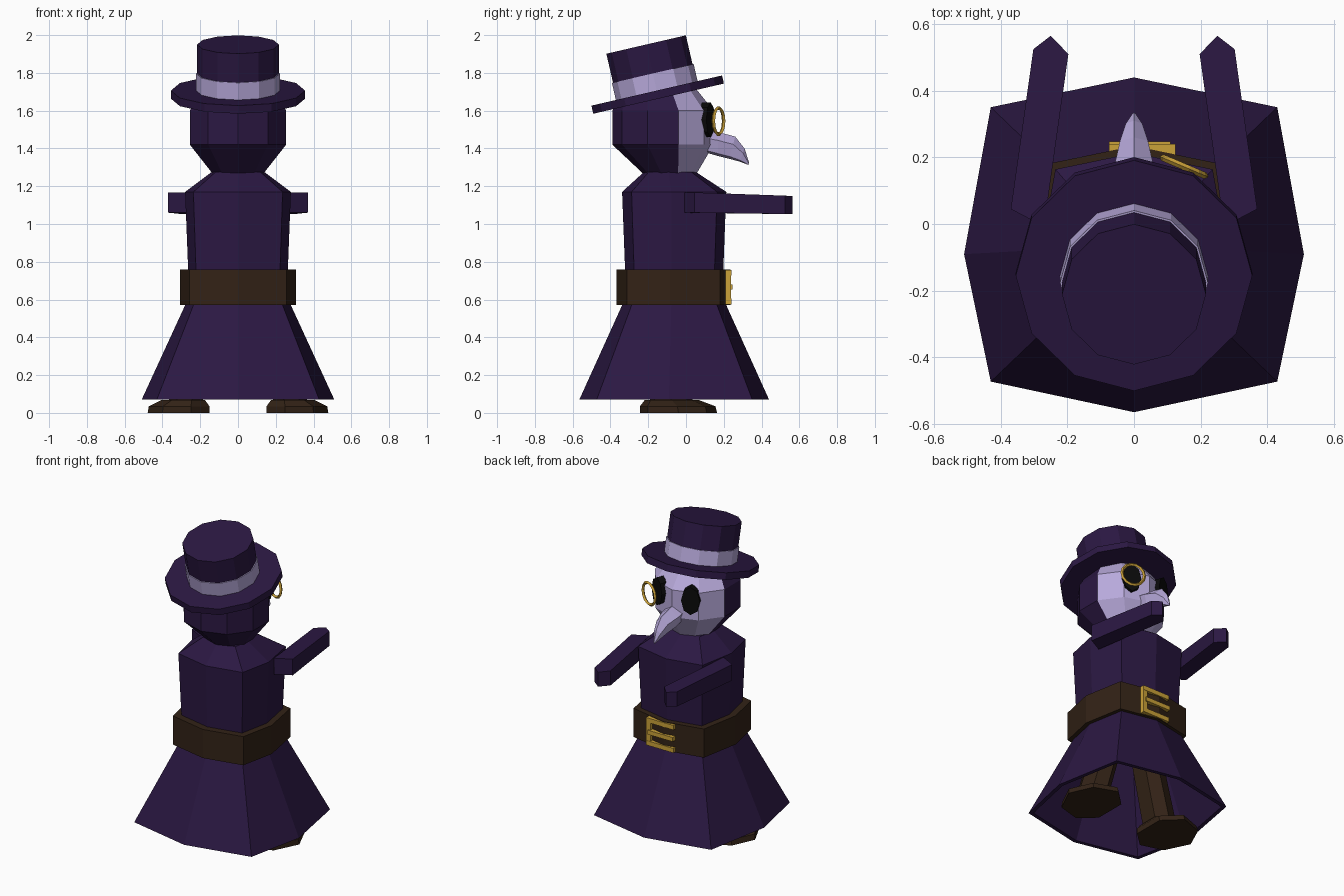
import bpy, bmesh
from math import sin, cos, pi, radians
from mathutils import Matrix, Vector

if "Cube" in bpy.data.objects:
    bpy.data.objects.remove(bpy.data.objects["Cube"])


def material(name, rgb):
    m = bpy.data.materials.new(name)
    m.diffuse_color = (*rgb, 1)
    m.use_nodes = True
    m.node_tree.nodes["Principled BSDF"].inputs["Base Color"].default_value = m.diffuse_color
    return m


CLOTH = material("dark_cloth", (0.024, 0.009, 0.055))
PALE = material("pale_lilac", (0.48, 0.40, 0.71))
LEATHER = material("leather", (0.032, 0.016, 0.008))
GOLD = material("gold", (0.60, 0.36, 0.04))
BLACK = material("black", (0.003, 0.003, 0.003))


def finish(name, bm, mat, matrix=None):
    bmesh.ops.recalc_face_normals(bm, faces=bm.faces[:])
    if matrix:
        bm.transform(matrix)
        if matrix.determinant() < 0:
            bmesh.ops.reverse_faces(bm, faces=bm.faces[:])
    me = bpy.data.meshes.new(name)
    bm.to_mesh(me)
    bm.free()
    me.materials.append(mat)
    ob = bpy.data.objects.new(name, me)
    bpy.context.collection.objects.link(ob)
    return ob


def loft(name, rings, mat, caps=(True, True), closed=True, matrix=None):
    """Skin a list of equal-length point rings."""
    bm = bmesh.new()
    vs = [[bm.verts.new(p) for p in r] for r in rings]
    n = len(rings[0])
    for a, b in zip(vs, vs[1:]):
        for i in range(n if closed else n - 1):
            j = (i + 1) % n
            bm.faces.new((a[i], a[j], b[j], b[i]))
    if caps[0]:
        bm.faces.new(vs[0])
    if caps[1]:
        bm.faces.new(vs[-1])
    return finish(name, bm, mat, matrix)


def ring(n, rx, z, cy=0, ry=None, first=0, count=None):
    ry = ry or rx
    return [(rx * sin(2 * pi * i / n), cy + ry * cos(2 * pi * i / n), z)
            for i in range(first, first + (count or n))]


# Eight-sided coat section, scaled for every level of the body
COAT = [(0, .985), (.843, .81), (1, -.055), (.843, -.805),
        (0, -.985), (-.843, -.805), (-1, -.055), (-.843, .81)]


def coat(r, z, cy=-.0625):
    return [(x * r, y * r + cy, z) for x, y in COAT]


# Robe
loft("skirt", [coat(.265, .6), coat(.485, .07), coat(.51, .07), coat(.28, .57), coat(.265, .6)],
     CLOTH, (False, False))
loft("torso", [coat(.262, .6), coat(.264, .76), coat(.28, 1.17), coat(.14, 1.275, -.085)], CLOTH)
loft("belt", [coat(.306, .57, -.067), coat(.306, .76, -.067)], LEATHER)

# Buckle: frame bars and tongue
bm = bmesh.new()
for x0, x1, y0, y1, z0, z1 in ((.095, .125, .2, .238, .575, .757),
                               (-.075, .125, .2, .24, .727, .757),
                               (-.075, .125, .2, .24, .575, .605),
                               (-.075, .11, .2, .247, .652, .68)):
    mat = Matrix.LocRotScale(Vector(((x0 + x1) / 2, (y0 + y1) / 2, (z0 + z1) / 2)), None,
                             Vector((x1 - x0, y1 - y0, z1 - z0)))
    bmesh.ops.create_cube(bm, size=1, matrix=mat)
finish("buckle", bm, GOLD)

# Head: ten sides, the front four are the mask
HEAD = [(.14, 1.265, -.085), (.268, 1.42, -.122), (.268, 1.60, -.122), (.19, 1.72, -.14)]
loft("mask", [ring(10, r, z, c, first=-2, count=5) for r, z, c in HEAD], PALE,
     (False, False), False)
loft("hood", [ring(10, r, z, c, first=2, count=7) for r, z, c in HEAD], CLOTH,
     (False, False), False)

# Beak: six-sided sections (top y, top z, bottom y, bottom z, half width)
rings = []
for ty, tz, by, bz, w in ((.08, 1.50, .08, 1.385, .062), (.17, 1.487, .17, 1.36, .06),
                          (.26, 1.463, .23, 1.345, .042), (.31, 1.40, .285, 1.33, .025),
                          (.334, 1.325, .33, 1.313, .004)):
    top, bot = Vector((0, ty, tz)), Vector((0, by, bz))
    q, s = top.lerp(bot, .35), top.lerp(bot, .9)
    side = Vector((w, 0, 0))
    rings.append([top, q + side, s + side * .7, bot, s - side * .7, q - side])
loft("beak", rings, PALE)

# Eyes and monocle
for s, side in ((1, "right"), (-1, "left")):
    rot = Vector((.39 * s, .92, 0)).to_track_quat('Z', 'Y')
    m = Matrix.Translation((.115 * s, .11, 1.552)) @ rot.to_matrix().to_4x4()
    loft(side + "_eye", [ring(8, .058, z, ry=.092) for z in (-.025, .022)], BLACK, matrix=m)
rot = Vector((.39, .92, 0)).to_track_quat('Z', 'Y')
bpy.ops.mesh.primitive_torus_add(major_segments=14, minor_segments=4, major_radius=.07,
                                 minor_radius=.01, location=(.15, .172, 1.545),
                                 rotation=rot.to_euler())
bpy.context.object.name = "monocle"
bpy.context.object.data.materials.append(GOLD)

# Hat, tilted back
tilt = Matrix.Translation((-0, -.15, 1.685)) @ Matrix.Rotation(radians(13), 4, 'X')
loft("hat_brim", [ring(12, .355, z) for z in (-.022, .022)], CLOTH, matrix=tilt)
loft("hat_crown", [ring(12, .216, z) for z in (0, .272)], CLOTH, matrix=tilt)
loft("hat_band", [ring(12, .222, z) for z in (.01, .115)], PALE, matrix=tilt)

# Arms, boots and legs on both sides
ARM = [(.37, .045, 1.06, 1.167), (.27, -.008, 1.06, 1.167), (.197, .51, 1.053, 1.15),
       (.25, .565, 1.052, 1.147), (.302, .525, 1.053, 1.15)]
SOLE = [(.15, -.15), (.25, -.243), (.40, -.20), (.478, -.04), (.41, .11), (.26, .165), (.15, .06)]


def sole(k, z, cx=.3, cy=-.06):
    return [(cx + (x - .3) * k, cy + (y + .06) * k, z) for x, y in SOLE]


for s, side in ((1, "right"), (-1, "left")):
    mirror = Matrix.Scale(s, 4, (1, 0, 0))
    loft(side + "_arm", [[(x, y, lo) for x, y, lo, hi in ARM],
                         [(x, y, hi) for x, y, lo, hi in ARM]], CLOTH, matrix=mirror)
    loft(side + "_boot", [sole(1, 0), sole(.98, .035, .298, -.065), sole(.7, .068, .28, -.09)],
         LEATHER, matrix=mirror)
    loft(side + "_leg", [sole(.55, .06, .27, -.09), sole(.5, .6, .12, -.07)],
         LEATHER, matrix=mirror)
